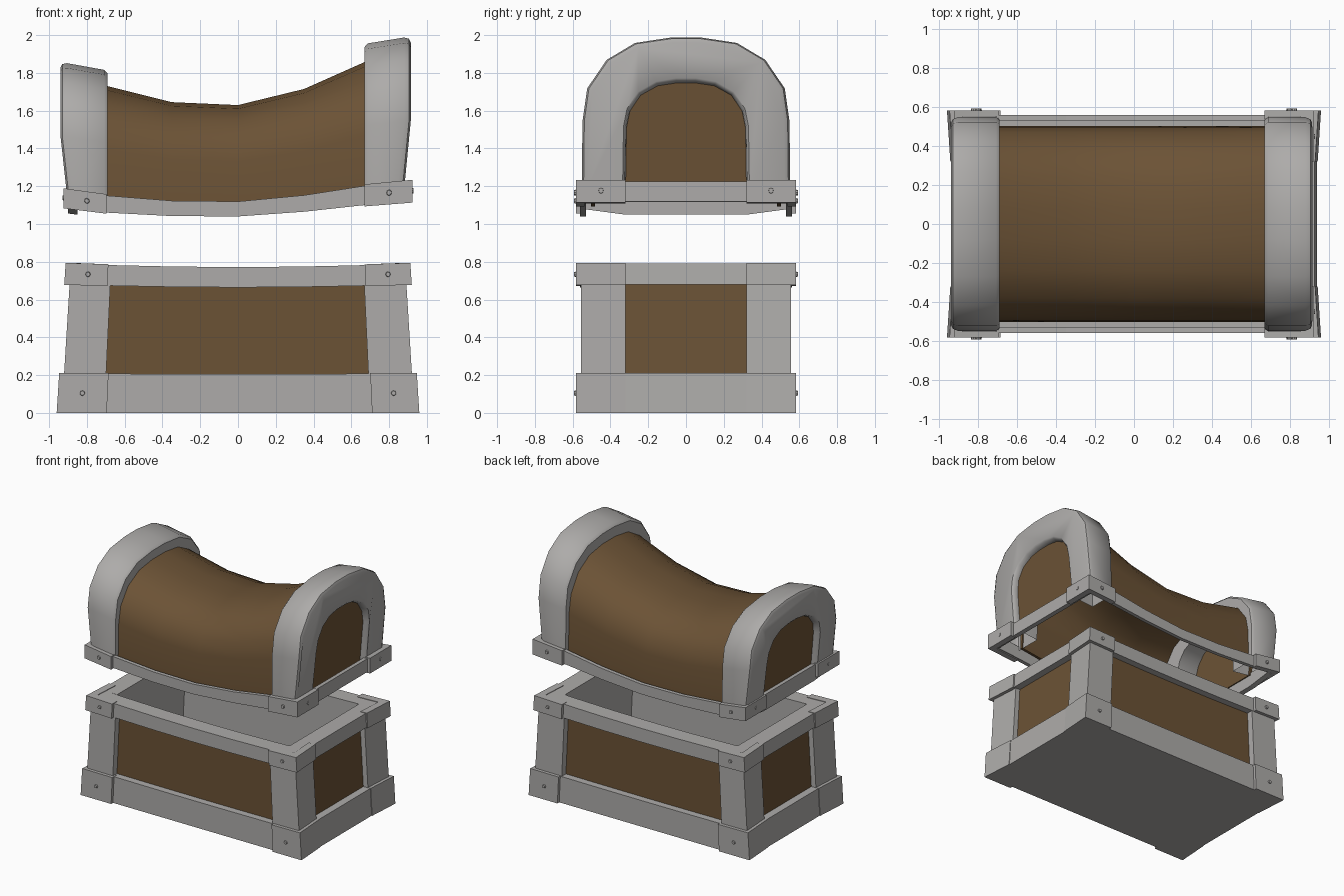
import bpy, bmesh, math
from mathutils import Matrix, Vector

if "Cube" in bpy.data.objects:
    bpy.data.objects.remove(bpy.data.objects["Cube"])


def material(name, col):
    m = bpy.data.materials.new(name)
    m.diffuse_color = (*col, 1)
    m.use_nodes = True
    m.node_tree.nodes["Principled BSDF"].inputs["Base Color"].default_value = m.diffuse_color
    return m


GREY = material("grey metal", (0.42, 0.41, 0.40))
BROWN = material("brown wood", (0.148, 0.085, 0.036))


def lerp(x, xs, ys):
    for i in range(len(xs) - 1):
        if x <= xs[i + 1] or i == len(xs) - 2:
            t = (x - xs[i]) / (xs[i + 1] - xs[i])
            return ys[i] + t * (ys[i + 1] - ys[i])


# Base tapers towards the top, its ends bow in and its rim sags slightly
def warp_base(v):
    k = v.z / 0.79
    sag = 0.018 * k * max(0, 1 - (v.x / 0.93) ** 2)
    bow = 1 - 0.04 * max(0, 1 - abs(v.y) / 0.58) if abs(v.x) > 0.8 else 1
    return Vector((v.x * (1 - 0.066 * v.z) * bow, v.y, v.z - sag))


# Lid is saddle shaped: floor height and height scale vary along x
XS = [-0.93, -0.69, -0.35, 0, 0.35, 0.67, 0.92]
FLOOR = [1.09, 1.06, 1.042, 1.04, 1.065, 1.10, 1.12]
SCALE = [1.03, 1.0, 0.90, 0.88, 0.97, 1.134, 1.173]


def warp_lid(v):
    x = v.x
    if abs(x) > 0.8 and v.z > 0.12:
        x += math.copysign(0.035 * min(1, (v.z - 0.12) / 0.25), x)
    return Vector((x, v.y, lerp(v.x, XS, FLOOR) + v.z * lerp(v.x, XS, SCALE)))


def finish(bm, name, mat, warp, smooth=False):
    bmesh.ops.recalc_face_normals(bm, faces=bm.faces)
    for v in bm.verts:
        v.co = warp(v.co)
    me = bpy.data.meshes.new(name)
    bm.to_mesh(me)
    bm.free()
    me.materials.append(mat)
    ob = bpy.data.objects.new(name, me)
    bpy.context.collection.objects.link(ob)
    if smooth:
        bpy.ops.object.select_all(action='DESELECT')
        ob.select_set(True)
        bpy.context.view_layer.objects.active = ob
        bpy.ops.object.shade_smooth_by_angle(angle=math.radians(38))
    return ob


# Skin a list of equal rings of points, closing both ends
def loft(bm, rings):
    rings = [[bm.verts.new(p) for p in r] for r in rings]
    n = len(rings[0])
    for r, q in zip(rings, rings[1:]):
        for i in range(n):
            bm.faces.new((r[i], r[(i + 1) % n], q[(i + 1) % n], q[i]))
    bm.faces.new(rings[0])
    bm.faces.new(rings[-1])


# Extrude an outline through stations along x (outline is y,z) or z (outline is x,y)
def prism(bm, outline, stations, axis):
    loft(bm, [[(s, a, b) if axis == 'x' else (a, b, s) for a, b in outline] for s in stations])


def rect(a0, a1, b0, b1):
    return [(a0, b0), (a1, b0), (a1, b1), (a0, b1)]


MID = [-0.69, -0.35, 0, 0.35, 0.67]


# Rectangular frame: two long rails and two end rails
def frame(name, mat, warp, xo, yo, xi, yi, z0, z1):
    bm = bmesh.new()
    for s in (-1, 1):
        prism(bm, rect(s * yi, s * yo, z0, z1), [-xo] + MID + [xo], 'x')
        prism(bm, rect(-yi, yi, z0, z1), [s * xi, s * xo], 'x')
    finish(bm, name, mat, warp)


# Four L-shaped corner pieces; left and right inner edges may differ
def corners(name, warp, xo, yo, xl, xr, yi, t, z0, z1):
    bm = bmesh.new()
    for sx, xi in ((-1, xl), (1, xr)):
        for sy in (-1, 1):
            out = [(xo, yo), (xi, yo), (xi, yo - t), (xo - t, yo - t), (xo - t, yi), (xo, yi)]
            prism(bm, [(sx * a, sy * b) for a, b in out], [z0, z1], 'z')
    finish(bm, name, GREY, warp)


# Small domed studs on both faces of every corner plate
def rivets(name, warp, xo, yo, rx, ry, z):
    bm = bmesh.new()
    for sx in (-1, 1):
        for sy in (-1, 1):
            for p, rot in (((sx * rx, sy * yo, z), Matrix.Rotation(sy * -math.pi / 2, 4, 'X')),
                           ((sx * (xo - 0.006), sy * ry, z), Matrix.Rotation(sx * math.pi / 2, 4, 'Y'))):
                bmesh.ops.create_cone(bm, cap_ends=True, segments=8, radius1=0.016, radius2=0.012,
                                      depth=0.02, matrix=Matrix.Translation(p) @ rot)
    finish(bm, name, GREY, warp)


# ---- base box ----
bm = bmesh.new()
prism(bm, rect(-0.93, 0.93, -0.55, 0.55), [0, 0.06], 'z')
finish(bm, "base_floor", GREY, warp_base)
frame("base_wood_panels", BROWN, warp_base, 0.885, 0.505, 0.84, 0.46, 0.05, 0.74)
frame("base_liner", GREY, warp_base, 0.845, 0.465, 0.80, 0.43, 0.05, 0.76)
frame("base_bottom_band", GREY, warp_base, 0.945, 0.56, 0.86, 0.48, 0, 0.21)
frame("base_top_rim", GREY, warp_base, 0.945, 0.56, 0.80, 0.43, 0.68, 0.79)
corners("base_corner_posts", warp_base, 0.935, 0.557, 0.708, 0.70, 0.32, 0.08, 0.2, 0.69)
corners("base_bottom_corner_plates", warp_base, 0.96, 0.583, 0.695, 0.71, 0.32, 0.06, 0, 0.212)
corners("base_top_corner_plates", warp_base, 0.963, 0.583, 0.724, 0.708, 0.32, 0.06, 0.678, 0.794)
rivets("base_bottom_rivets", warp_base, 0.953, 0.583, 0.83, 0.45, 0.105)
rivets("base_top_rivets", warp_base, 0.956, 0.583, 0.835, 0.45, 0.737)

# ---- lid ----
ARCH_OUT = [(0.552, 0.06), (0.548, 0.37), (0.523, 0.52), (0.42, 0.65), (0.27, 0.727), (0.08, 0.752)]
ARCH_IN = [(0.32, 0.06), (0.315, 0.341), (0.297, 0.418), (0.24, 0.49), (0.15, 0.533), (0.05, 0.546)]
BARREL = [(0.502, 0.06), (0.495, 0.33), (0.47, 0.455), (0.38, 0.575), (0.24, 0.648), (0.08, 0.67)]


def whole(half):
    return half + [(-y, z) for y, z in reversed(half)]


# Push a half outline outwards (d > 0) or inwards
def offset(half, d):
    res = []
    for y, z in half:
        n = Vector((y, z - min(z, 0.32))).normalized() * d
        res.append((y + n.x, z + n.y))
    return res


# wooden barrel shell
bm = bmesh.new()
prism(bm, whole(BARREL) + whole(offset(BARREL, -0.02))[::-1], [-0.70, -0.35, 0, 0.35, 0.68], 'x')
finish(bm, "lid_barrel", BROWN, warp_lid, True)

# rounded end arches (open underneath) and recessed end panels
for side, s, x0, x1 in (("left", -1, 0.69, 0.905), ("right", 1, 0.67, 0.88)):
    bm = bmesh.new()
    rings = []
    for x, d, e in ((x0, 0.014, 0), (x0 + 0.018, 0, 0), (x1 - 0.035, 0, 0),
                    (x1 - 0.01, 0.01, 0.005), (x1, 0.03, 0.016)):
        o = whole(offset(ARCH_OUT, -d)) + whole(offset(ARCH_IN, e))[::-1]
        rings.append([(s * x, y, z) for y, z in o])
    loft(bm, rings)
    bmesh.ops.recalc_face_normals(bm, faces=bm.faces)
    under = [f for f in bm.faces if max(v.co.z for v in f.verts) < 0.065]
    bmesh.ops.delete(bm, geom=under, context='FACES_ONLY')
    finish(bm, side + "_lid_arch", GREY, warp_lid, True)
    bm = bmesh.new()
    xp = s * (x1 - 0.045)
    prism(bm, whole(offset(ARCH_IN, 0.015)), [xp, xp - s * 0.02], 'x')
    finish(bm, side + "_lid_end_panel", BROWN, warp_lid)

frame("lid_rim", GREY, warp_lid, 0.90, 0.56, 0.865, 0.53, 0, 0.09)
bm = bmesh.new()
prism(bm, [(-0.55, 0), (-0.32, -0.03), (0.32, -0.03), (0.55, 0), (0.55, 0.08), (-0.55, 0.08)],
      [-0.90, -0.85], 'x')
finish(bm, "lid_left_end_lip", GREY, warp_lid)
corners("lid_corner_plates", warp_lid, 0.925, 0.583, 0.695, 0.67, 0.32, 0.045, -0.006, 0.097)
rivets("lid_rivets", warp_lid, 0.925, 0.583, 0.80, 0.45, 0.048)
